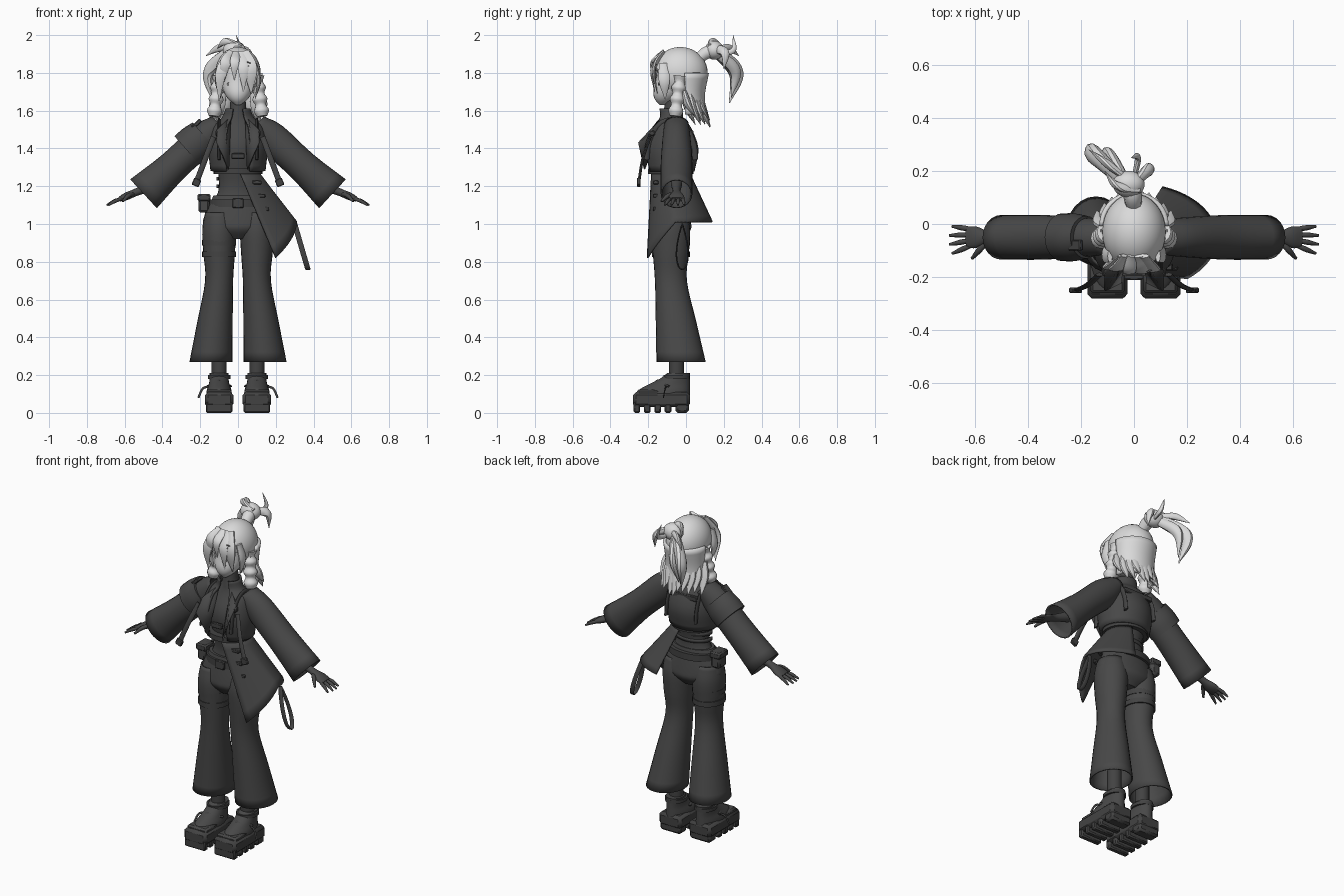
import bpy, bmesh, math, random
from mathutils import Vector

random.seed(3)
cube = bpy.data.objects.get("Cube")
if cube:
    bpy.data.objects.remove(cube)


def material(name, value):
    m = bpy.data.materials.new(name)
    m.use_nodes = True
    colour = (value, value, value, 1)
    m.diffuse_color = colour
    m.node_tree.nodes["Principled BSDF"].inputs["Base Color"].default_value = colour
    return m


CLOTH = material("charcoal cloth", .065)
TRIM = material("dark trim", .055)
HAIR = material("pale hair", .7)
SKIN = material("pale skin", .66)
INK = material("grey ink", .2)
ALONG_X, ALONG_Y, ALONG_Z = Vector((1, 0, 0)), Vector((0, 1, 0)), Vector((0, 0, 1))
made = []


def finish(name, bm, mat, thick=0):
    bmesh.ops.recalc_face_normals(bm, faces=bm.faces)
    mesh = bpy.data.meshes.new(name)
    bm.to_mesh(mesh)
    bm.free()
    mesh.materials.append(mat)
    ob = bpy.data.objects.new(name, mesh)
    bpy.context.collection.objects.link(ob)
    if thick:
        mod = ob.modifiers.new("thickness", "SOLIDIFY")
        mod.thickness = thick
        mod.offset = 0
    made.append(ob)
    return ob


def spline(pts, k):
    """Smooth interpolation through points of any dimension."""
    v = [Vector(p) for p in pts]
    v = [2 * v[0] - v[1]] + v + [2 * v[-1] - v[-2]]
    out = []
    for a, b, c, d in zip(v, v[1:], v[2:], v[3:]):
        for t in (j / k for j in range(k)):
            out.append(b + (c - a) * (t / 2) + (2 * a - 5 * b + 4 * c - d) * (t * t / 2)
                       + (3 * b - a - 3 * c + d) * (t ** 3 / 2))
    return out + [v[-2]]


def skin_grid(bm, rows, wrap):
    n = len(rows[0])
    for r, s in zip(rows, rows[1:]):
        for j in range(n if wrap else n - 1):
            bm.faces.new((r[j], r[(j + 1) % n], s[(j + 1) % n], s[j]))


def sweep(name, pts, mat, n=24, k=4, ref=ALONG_Y, axis=None, gap=0, caps=True, thick=0):
    """Elliptical sections (x, y, z, ra, rb) along a path; axis fixes their facing, gap opens the front."""
    path = spline(pts, k)
    bm = bmesh.new()
    rows = []
    for i, p in enumerate(path):
        before, after = path[max(i - 1, 0)], path[min(i + 1, len(path) - 1)]
        tangent = axis or Vector(after[:3]) - Vector(before[:3])
        side = tangent.cross(ref).normalized()
        normal = side.cross(tangent).normalized()
        row = []
        for j in range(n):
            turn = gap + (1 - 2 * gap) * j / (n - 1) if gap else j / n
            angle = math.tau * turn - math.pi / 2
            row.append(bm.verts.new(Vector(p[:3]) + side * p[3] * math.cos(angle)
                                    + normal * p[4] * math.sin(angle)))
        rows.append(row)
    skin_grid(bm, rows, not gap)
    if caps and not gap:
        bm.faces.new(rows[0])
        bm.faces.new(rows[-1])
    return finish(name, bm, mat, thick)


def column(name, x, y, rows, mat=CLOTH, **options):
    """Upright body through rows of (height, half width, half depth)."""
    return sweep(name, [(x, y, z, rx, ry) for z, rx, ry in rows], mat, axis=ALONG_Z, **options)


def limb(name, start, end, rows, **options):
    """Straight body through rows of (fraction, half height, half depth)."""
    a, b = Vector(start), Vector(end)
    return sweep(name, [(*a.lerp(b, f), ra, rb) for f, ra, rb in rows], CLOTH, **options)


def arc(start, end, bow):
    a, b = Vector(start), Vector(end)
    return [a, (a + b) / 2 + Vector(bow), b]


def strand(name, start, end, bow, r, flat=.5, mat=HAIR, ref=ALONG_Y, tip=.06):
    """Bowed lock that swells in the middle and tapers to a tip."""
    pts = [(*p, w * r, w * r * flat) for p, w in zip(arc(start, end, bow), (.8, 1, tip))]
    return sweep(name, pts, mat, n=10, k=8, ref=ref)


def strap(name, pts, width, ref=ALONG_Y):
    return sweep(name, [(*p, width, width / 2) for p in pts], TRIM, n=8, ref=ref)


def band(name, x, y, z, rx, ry, height, **options):
    return column(name, x, y, [(z + h, rx, ry) for h in (-height / 2, height / 2)], TRIM, n=28, k=1, **options)


def box(name, at, size, mat=TRIM, tilt=(0, 0, 0)):
    bm = bmesh.new()
    bmesh.ops.create_cube(bm, size=1)
    bmesh.ops.scale(bm, vec=size, verts=bm.verts)
    bmesh.ops.bevel(bm, geom=bm.edges[:], offset=min(size) / 5, segments=1, affect="EDGES")
    ob = finish(name, bm, mat)
    ob.location, ob.rotation_euler = at, tilt


def ball(name, at, size, mat, cut=lambda c: False):
    bm = bmesh.new()
    bmesh.ops.create_uvsphere(bm, u_segments=32, v_segments=20, radius=1)
    bmesh.ops.scale(bm, vec=size, verts=bm.verts)
    bmesh.ops.translate(bm, vec=at, verts=bm.verts)
    hidden = [f for f in bm.faces if cut(f.calc_center_median())]
    bmesh.ops.delete(bm, geom=hidden, context="FACES")
    return finish(name, bm, mat)


# Torso, hips and cropped jacket
column("hips", 0, -.075, [(.92, .07, .06), (.97, .16, .1), (1.02, .185, .1), (1.15, .13, .08)])
column("torso", 0, -.07, [(1.1, .14, .08), (1.2, .1, .07), (1.4, .12, .11), (1.53, .1, .06),
                          (1.58, .05, .05), (1.66, .04, .04)])
column("jacket", 0, -.08, [(1.28, .14, .12), (1.4, .15, .14), (1.51, .13, .1), (1.56, .08, .06),
                           (1.61, .06, .06)], n=36, gap=.07, thick=.012)
band("jacket_hem", 0, -.08, 1.28, .13, .12, .03)
for z in (1.2, 1.24):
    band("waist_band", 0, -.08, z, .11, .08, .02, gap=.22, thick=.01)
band("belt", 0, -.07, 1.11, .15, .1, .04)
box("belt_buckle", (0, -.17, 1.11), (.06, .02, .05))
box("chest_buckle", (0, -.2, 1.36), (.07, .02, .03))
box("back_strap", (0, .03, 1.48), (.2, .02, .03))

# One-sided coat tail flaring from waist to hem, longest at the front
bm = bmesh.new()
columns = []
for t in (i / 20 for i in range(21)):
    inner, outer = math.radians(160 * t - 85), math.radians(120 * t - 50)
    waist = Vector((.11 * math.cos(inner), -.08 + .1 * math.sin(inner), 1.27))
    hem = Vector((.31 * math.cos(outer), -.05 + .2 * math.sin(outer), 1.01 - .19 * max(0, 1 - t / .4)))
    columns.append([bm.verts.new(waist.lerp(hem, h / 8)) for h in range(9)])
skin_grid(bm, columns, False)
finish("coat_tail", bm, CLOTH, .01)
for i in range(3):
    box("coat_toggle", (.1 + .02 * i, -.16, 1.22 - .07 * i), (.05, .03, .02))

# Teardrop loop hanging from the coat tail
loop = []
for angle in (math.tau * i / 12 for i in range(13)):
    drop = (1 - math.cos(angle)) / 2
    loop.append((.3 + .07 * drop, -.02 + .04 * math.sin(angle) * drop ** .5, 1 - .24 * drop, .004, .014))
sweep("hanging_loop", loop, TRIM, n=8, ref=ALONG_X)

# Hip pouch and thigh bands on the right
box("pouch", (-.18, -.06, 1.11), (.06, .08, .1), CLOTH)
box("pouch_flap", (-.18, -.06, 1.14), (.07, .09, .04))
for z in (.84, .9):
    band("thigh_band", -.1, -.08, z, .09, .1, .03)

for s, tag in ((1, "left"), (-1, "right")):
    # Flared trouser leg, leaning back towards the hem
    x = s * .1
    leg = [(x + s * max(0, .7 - z) / 10, -.08 + max(0, .7 - z) / 8, z, r, r * 1.15)
           for z, r in ((.27, .11), (.48, .09), (.7, .07), (.85, .08), (.97, .085), (1.06, .07))]
    sweep(tag + "_trouser", leg, CLOTH, axis=ALONG_Z, caps=False, thick=.008)
    band(tag + "_ankle", x, -.05, .25, .04, .04, .2)

    # Platform shoe with a common heel line, on a blocky treaded sole
    shoe = [(x, .02 - ry, z, rx, ry) for z, rx, ry in
            ((.08, .07, .14), (.12, .065, .135), (.15, .055, .11), (.18, .05, .08), (.21, .05, .06))]
    sweep(tag + "_shoe", shoe, CLOTH, axis=ALONG_Z)
    box(tag + "_sole", (x, -.13, .07), (.15, .3, .08))
    box(tag + "_toe_cap", (x, -.2, .1), (.13, .12, .05), CLOTH)
    for i in range(4):
        box(tag + "_tread", (x, -.26 + .055 * i, .03), (.14, .035, .06))
    box(tag + "_heel", (x, -.02, .03), (.14, .07, .06))
    band(tag + "_ankle_strap", x, -.05, .19, .06, .07, .02)
    strap(tag + "_shoe_strap", arc((x - .06, -.09, .14), (x + .06, -.09, .14), (0, -.06, .03)), .012, ALONG_Z)
    strap(tag + "_lace", arc((s * .14, -.1, .14), (s * .21, -.12, .08), (.01 * s, 0, .02)), .006)

    # Sleeve and gloved hand
    shoulder, cuff = (x, -.05, 1.53), (s * .5, -.05, 1.16)
    limb(tag + "_sleeve", shoulder, cuff, [(0, .05, .06), (.2, .08, .07), (.6, .08, .08), (1, .1, .08)],
         caps=False, thick=.008)
    limb(tag + "_hand", (s * .44, -.05, 1.21), (s * .63, -.05, 1.13),
         [(0, .03, .03), (.5, .02, .02), (.8, .02, .04), (1, .012, .04)])
    for i in range(4):
        spread = i - 1.5
        strand(tag + "_finger", (s * .61, -.05 + .02 * spread, 1.135),
               (s * (.7 - .01 * abs(spread)), -.06 + .034 * spread, 1.1), (0, 0, .005), .01, 1, CLOTH, tip=.5)
    strand(tag + "_thumb", (s * .55, -.06, 1.16), (s * .61, -.13, 1.12), (0, 0, .01), .012, 1, CLOTH, ALONG_Z, .5)

    # Lapel, shoulder harness and dangling strap
    bm = bmesh.new()
    corners = ((.04, -.12, 1.57), (.11, -.18, 1.5), (.11, -.25, 1.43), (.05, -.22, 1.29))
    bm.faces.new([bm.verts.new((s * a, b, c)) for a, b, c in corners])
    finish(tag + "_lapel", bm, CLOTH, .01)
    turns = [math.pi * i / 8 for i in range(9)]
    strap(tag + "_harness", [(x, -.08 - .13 * math.cos(a), 1.34 + .21 * math.sin(a)) for a in turns], .015, ALONG_X)
    box(tag + "_harness_buckle", (x, -.18, 1.48), (.04, .03, .03))
    strap(tag + "_dangle", arc((s * .13, -.19, 1.46), (s * .22, -.25, 1.22), (0, -.01, 0)), .015)
    box(tag + "_dangle_tip", (s * .22, -.25, 1.22), (.04, .02, .04), tilt=(0, s * -.4, 0))

    # Ear, eye and the hair beside the face
    strand(tag + "_ear", (s * .1, -.05, 1.72), (s * .125, -.02, 1.79), (.01 * s, 0, 0), .02, .4, SKIN, ALONG_X)
    ball(tag + "_eye", (s * .04, -.143, 1.74), (.02, .005, .01), INK)
    strand(tag + "_temple_lock", (s * .09, -.12, 1.85), (s * .09, -.11, 1.66), (.02 * s, 0, 0), .03, .4, HAIR, ALONG_X)
    curl = [(s * (.1 + .004 * i), -.03 - .004 * i, 1.78 - .03 * i, r, r)
            for i in range(8) for r in [.04 - .012 * (i % 2)]]
    sweep(tag + "_side_curl", curl, HAIR, n=12)

# Puffed cuff on the right upper arm
limb("arm_puff", (-.18, -.05, 1.47), (-.27, -.05, 1.39), [(0, .09, .08), (.5, .1, .09), (1, .1, .09)])
box("arm_buckle", (-.22, -.08, 1.53), (.06, .04, .02), tilt=(0, -.75, 0))

# Face
face = [(0, -.04 - max(0, 1.8 - z) / 2, z, r, r * 1.1)
        for z, r in ((1.63, .012), (1.66, .05), (1.7, .075), (1.76, .09), (1.84, .097), (1.9, .05))]
sweep("face", face, SKIN, axis=ALONG_Z)
strand("nose", (0, -.145, 1.74), (0, -.16, 1.7), (0, -.005, 0), .008, .8, SKIN)
box("mouth", (0, -.155, 1.675), (.02, .006, .003), INK)

# Hair cap, cut away over the face, and the fringe
ball("hair_cap", (0, -.03, 1.8), (.12, .145, .137), HAIR,
     lambda c: c.z < 1.7 or (c.y < -.1 and c.z < 1.85 - abs(c.x) * .6))
for tip, z, r in ((.07, 1.69, .04), (.03, 1.7, .03), (-.02, 1.76, .025), (-.075, 1.75, .03), (-.1, 1.65, .03)):
    strand("fringe", (tip * .4, -.12, 1.91), (tip, -.18 + abs(tip) * .4, z),
           (tip * .2, -.035, .02), r, .3)
for i in range(2):
    box("hair_pin", (.07, -.17, 1.85 - .02 * i), (.05, .006, .006), INK, (0, .3, .5))

# Hair falling behind the neck: a smooth mass ending in loose tips
column("back_hair", 0, 0, [(1.58, .115, .1), (1.68, .11, .09), (1.8, .12, .112)], HAIR, gap=.24, thick=.02)
for i in range(11):
    u = i / 5 - 1
    back = .1 - .08 * u * u
    strand("back_lock", (u * .11, back - .03, 1.7), (u * .14, back + .03, 1.51 + random.uniform(0, .06)),
           (0, -.01, 0), .032, .6)

# Tied knot and loose tail
ball("hair_knot", (-.02, .15, 1.92), (.06, .05, .05), HAIR)
strand("knot_root", (0, .06, 1.87), (-.01, .15, 1.92), (0, 0, .01), .035, 1, HAIR, ALONG_X, .9)
for start, end, bow, r in (((-.04, .16, 1.92), (-.13, .23, 1.64), (-.07, .07, .02), .04),
                           ((-.03, .16, 1.91), (-.12, .24, 1.67), (-.02, .06, .02), .03),
                           ((0, .17, 1.9), (-.01, .25, 2), (.02, .04, -.03), .015),
                           ((0, .15, 1.93), (.07, .2, 1.82), (.02, .03, .03), .025),
                           ((.02, .13, 1.94), (-.11, .2, 1.93), (-.02, -.02, .03), .02),
                           ((-.04, .18, 1.93), (-.17, .28, 1.89), (0, 0, .02), .02)):
    strand("tail_lock", start, end, bow, r, .75, HAIR, Vector((1, .2, .1)))

for ob in made:
    ob.select_set(True)
bpy.context.view_layer.objects.active = made[0]
bpy.ops.object.shade_smooth_by_angle(angle=math.radians(42))
